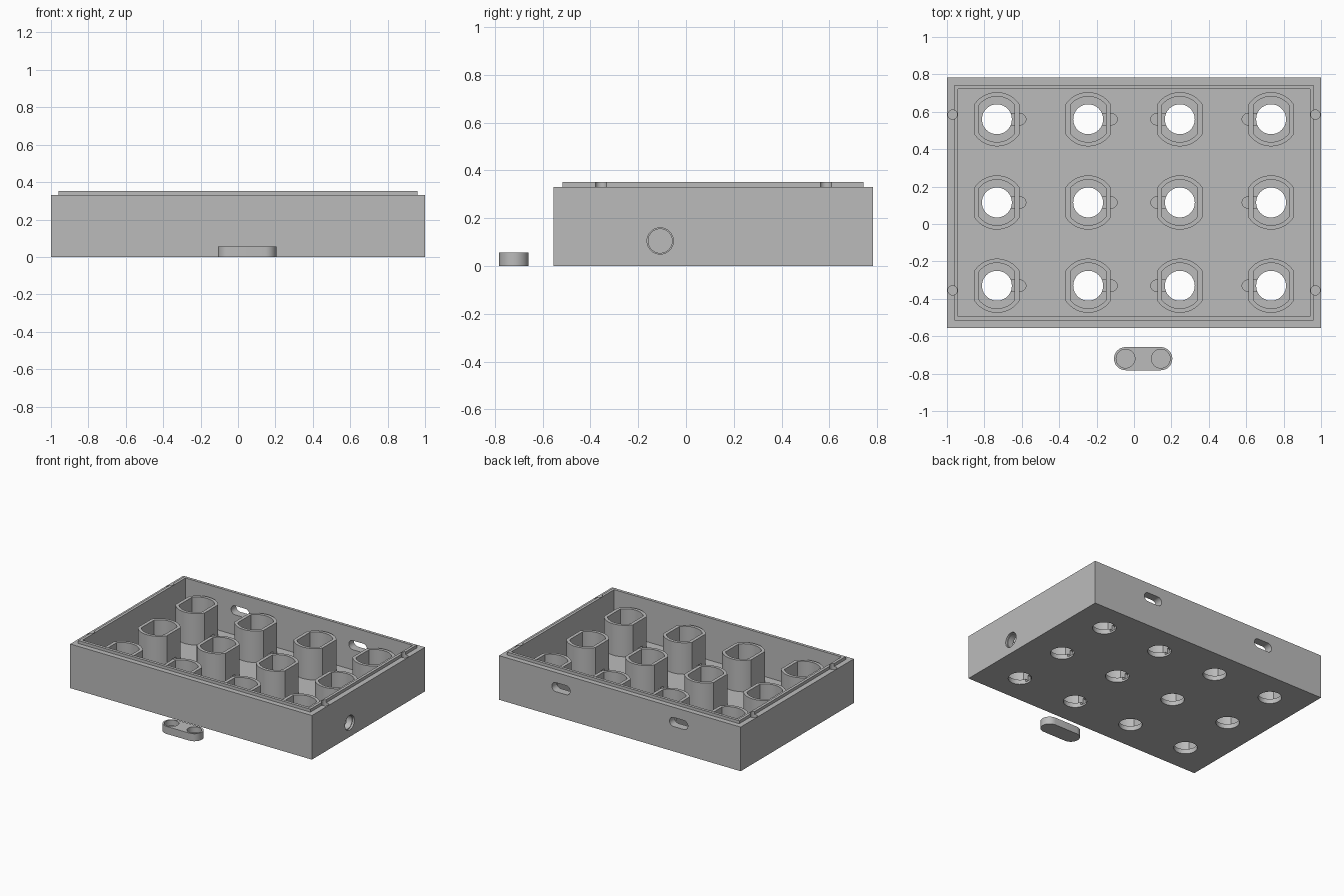
import bpy, bmesh, math
from mathutils import Matrix

if "Cube" in bpy.data.objects:
    bpy.data.objects.remove(bpy.data.objects["Cube"])

grey = bpy.data.materials.new("plain_grey")
grey.diffuse_color = (0.5, 0.5, 0.5, 1)
grey.use_nodes = True
grey.node_tree.nodes["Principled BSDF"].inputs["Base Color"].default_value = grey.diffuse_color


def prism(name, pts, z0, z1):
    """Solid extruded upwards from a flat outline."""
    bm = bmesh.new()
    face = bm.faces.new([bm.verts.new((x, y, z0)) for x, y in pts])
    top = bmesh.ops.extrude_face_region(bm, geom=[face])["geom"]
    bmesh.ops.translate(bm, vec=(0, 0, z1 - z0),
                        verts=[v for v in top if isinstance(v, bmesh.types.BMVert)])
    bmesh.ops.recalc_face_normals(bm, faces=bm.faces)
    mesh = bpy.data.meshes.new(name)
    bm.to_mesh(mesh)
    bm.free()
    mesh.materials.append(grey)
    ob = bpy.data.objects.new(name, mesh)
    bpy.context.collection.objects.link(ob)
    return ob


def rect(x0, x1, y0, y1):
    return [(x0, y0), (x1, y0), (x1, y1), (x0, y1)]


def capsule(x0, x1, y, r, n=16):
    """Rounded slot outline with end centres at x0 and x1."""
    half = [-math.pi / 2 + math.pi * i / n for i in range(n + 1)]
    return ([(x1 + r * math.cos(a), y + r * math.sin(a)) for a in half] +
            [(x0 - r * math.cos(a), y - r * math.sin(a)) for a in half])


def circle(x, y, r, n=40):
    return [(x + r * math.cos(2 * math.pi * i / n), y + r * math.sin(2 * math.pi * i / n))
            for i in range(n)]


def flat_sided(r, half_width, n=16):
    """Circle with its left and right sides cut flat."""
    a0 = math.acos(half_width / r)
    arc = [a0 + (math.pi - 2 * a0) * i / n for i in range(n + 1)]
    return [(s * r * math.cos(a), s * r * math.sin(a)) for s in (1, -1) for a in arc]


def boolean(target, tool, op="DIFFERENCE"):
    mod = target.modifiers.new("cut", "BOOLEAN")
    mod.operation, mod.solver, mod.object = op, "EXACT", tool
    bpy.context.view_layer.update()
    bpy.context.view_layer.objects.active = target
    bpy.ops.object.modifier_apply(modifier=mod.name)
    bpy.data.objects.remove(tool)


FLOOR, RIM, TOP, TOWER_TOP = 0.035, 0.33, 0.352, 0.27
columns = (-0.733, -0.245, 0.245, 0.733)
rows = (-0.33, 0.115, 0.56)

# Open tray with a stepped lip
tray = prism("tray", rect(-1, 1, -0.555, 0.782), 0, RIM)
boolean(tray, prism("lip", rect(-0.961, 0.961, -0.516, 0.743), 0.2, TOP), "UNION")
boolean(tray, prism("cavity", rect(-0.94, 0.94, -0.494, 0.722), FLOOR, 0.5))

# Floor holes, each with a shallow wire groove pointing to the middle
for x in columns:
    side = 1 if x < 0 else -1
    for y in rows:
        boolean(tray, prism("hole", circle(x, y, 0.08), -0.1, 0.1))
        ends = sorted((x, x + side * 0.125))
        boolean(tray, prism("groove", capsule(ends[0] + (0.04 if side > 0 else 0),
                                              ends[1] - (0.04 if side < 0 else 0), y, 0.03),
                            0.015, 0.1))

# Screw holes in the short rims
for x in (-0.97, 0.97):
    for y in (-0.355, 0.585):
        boolean(tray, prism("screw_hole", circle(x, y, 0.025, 24), 0.23, 0.5))

# Rounded slots through the back wall
for x in (-0.487, 0.487):
    slot = prism("slot", capsule(x - 0.042, x + 0.042, 0.22, 0.034), -0.85, -0.68)
    slot.data.transform(Matrix.Rotation(math.pi / 2, 4, "X"))
    boolean(tray, slot)

# Round cable hole in the right wall, with a slight countersink
for r_out, x0 in ((0.05, 0.9), (0.055, 0.985)):
    hole = prism("cable_hole", circle(0, 0, r_out), x0, 1.1)
    hole.data.transform(Matrix.Translation((0, -0.108, 0.105)) @
                        Matrix.Rotation(math.pi / 2, 4, "Y"))
    boolean(tray, hole)

# Hollow flat-sided tower with a wire opening at its foot
tower = prism("tower", flat_sided(0.145, 0.12), FLOOR, TOWER_TOP)
boolean(tower, prism("bore", flat_sided(0.122, 0.095), 0, 0.5))
boolean(tower, prism("opening", rect(0.05, 0.2, -0.03, 0.03), 0, 0.07))
towers = []
for x in columns:
    for y in rows:
        ob = bpy.data.objects.new("tower", tower.data)
        ob.location = (x, y, 0)
        ob.rotation_euler.z = 0 if x < 0 else math.pi
        bpy.context.collection.objects.link(ob)
        towers.append(ob)
bpy.data.objects.remove(tower)

# Loose rounded clip with two blind holes
clip = prism("clip", capsule(-0.045, 0.143, -0.72, 0.062), 0, 0.056)
for x in (-0.045, 0.143):
    boolean(clip, prism("clip_hole", circle(x, -0.72, 0.05), 0.015, 0.1))

# Smooth the curved walls, keep edges sharp
for ob in (tray, clip, towers[0]):
    bpy.ops.object.select_all(action="DESELECT")
    ob.select_set(True)
    bpy.context.view_layer.objects.active = ob
    bpy.ops.object.shade_smooth_by_angle(angle=math.radians(30))
